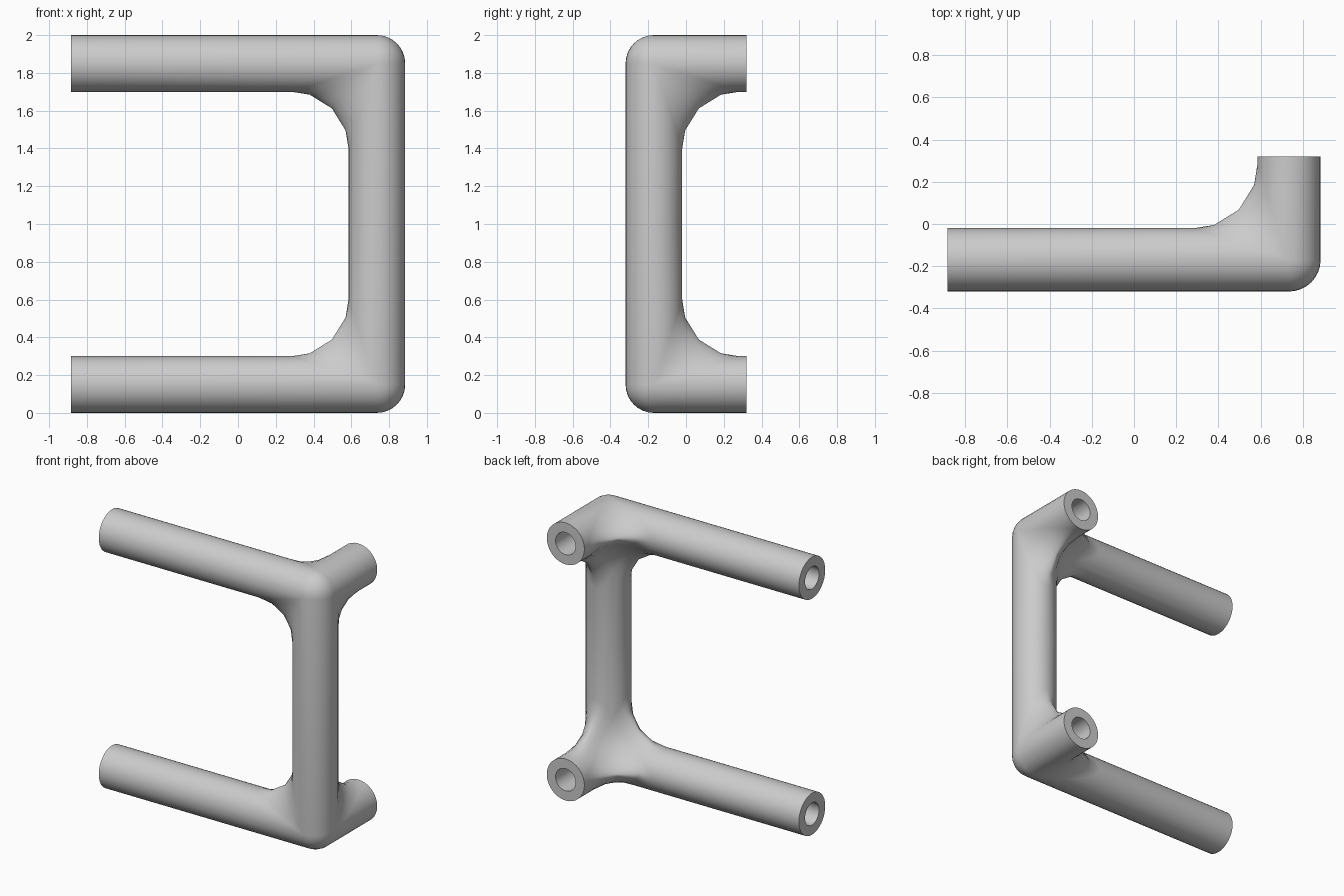
import bpy
import bmesh
from math import sin, cos, pi
from mathutils import Vector

if "Cube" in bpy.data.objects:
    bpy.data.objects.remove(bpy.data.objects["Cube"], do_unlink=True)

R = 0.15                       # pipe radius
BORE = 0.08                    # bore radius
FILLET = 0.30                  # radius of the inner blends
REACH = R + FILLET
SEG = 32
STEP = 2 * pi / SEG
ARC = 4                        # segments across a blend
CORNER = Vector((0.735, -0.17, -0.85))
LENGTHS = (1.62, 0.49, 0.85)   # side arm, back arm, half of the upright

bm = bmesh.new()


def place(p):
    """Corner space (arms along +a, +b, +c) to object space."""
    return CORNER + Vector((-p[0], p[1], p[2]))


def spin(k, along, u, v):
    """Point with its first coordinate on axis k, the others following."""
    p = Vector((0, 0, 0))
    p[k], p[(k + 1) % 3], p[(k + 2) % 3] = along, u, v
    return p


def face(*points):
    bm.faces.new([bm.verts.new(place(p)) for p in points])


def loft(rows):
    for r0, r1 in zip(rows, rows[1:]):
        for i in range(len(r0) - 1):
            face(r0[i], r0[i + 1], r1[i + 1], r1[i])


def ring(k, radius, along):
    angles = [i % SEG * STEP for i in range(SEG + 1)]
    return [spin(k, along(a), radius * cos(a), radius * sin(a)) for a in angles]


# Pipe arms, trimmed where the blends begin; open ends get a wall and a bore
for k, length in enumerate(LENGTHS):
    rows = [ring(k, R, lambda a: REACH * max(cos(a), sin(a), 0)),
            ring(k, R, lambda a: length)]
    if k < 2:
        rows.append(ring(k, BORE, lambda a: length))
        rows.append(ring(k, BORE, lambda a: 0.1))
        face(*rows[-1][:-1])
    loft(rows)

# Rolling-ball blends between each pair of arms
for k in range(3):
    rows = []
    for i in range(-SEG // 4, SEG // 8 + 1):
        s, c = sin(i * STEP), cos(i * STEP)
        centre = spin(k, s, c, c) * REACH
        d0, d1 = spin(k, -s, 0, -c), spin(k, -s, -c, 0)
        rows.append([centre + d0.lerp(d1, j / ARC).normalized() * FILLET
                     for j in range(ARC + 1)])
    loft(rows)

# Spherical patch in the crotch of the three arms
crotch = Vector((1, 1, 1)) * REACH * cos(pi / 4)


def patch(i, j):
    d = Vector((i, j, ARC - i - j))
    return crotch + (d - Vector((ARC, ARC, ARC))).normalized() * FILLET


for i in range(ARC):
    for j in range(ARC - i):
        face(patch(i, j), patch(i + 1, j), patch(i, j + 1))
        if i + j < ARC - 1:
            face(patch(i + 1, j), patch(i + 1, j + 1), patch(i, j + 1))

# Rounded outer corner
quarter = range(SEG // 4 + 1)
loft([[Vector((cos(u * STEP) * cos(v * STEP), sin(u * STEP) * cos(v * STEP),
               sin(v * STEP))) * -R for u in quarter] for v in quarter])

bmesh.ops.remove_doubles(bm, verts=bm.verts, dist=0.0005)
bmesh.ops.dissolve_degenerate(bm, edges=bm.edges, dist=0.0001)
bmesh.ops.recalc_face_normals(bm, faces=bm.faces)

mesh = bpy.data.meshes.new("pipe_frame")
bm.to_mesh(mesh)
bm.free()

grey = bpy.data.materials.new("plain_grey")
grey.use_nodes = True
grey.diffuse_color = (0.6, 0.6, 0.6, 1)
grey.node_tree.nodes["Principled BSDF"].inputs["Base Color"].default_value = (0.6, 0.6, 0.6, 1)
mesh.materials.append(grey)

frame = bpy.data.objects.new("pipe_frame", mesh)
frame.location.z = 1
bpy.context.collection.objects.link(frame)
bpy.ops.object.select_all(action="DESELECT")
frame.select_set(True)
bpy.context.view_layer.objects.active = frame
bpy.ops.object.shade_smooth_by_angle(angle=pi / 5)

# Upper half mirrors the lower half
mirror = frame.modifiers.new("upper_half", "MIRROR")
mirror.use_axis = (False, False, True)
mirror.merge_threshold = 0.001
